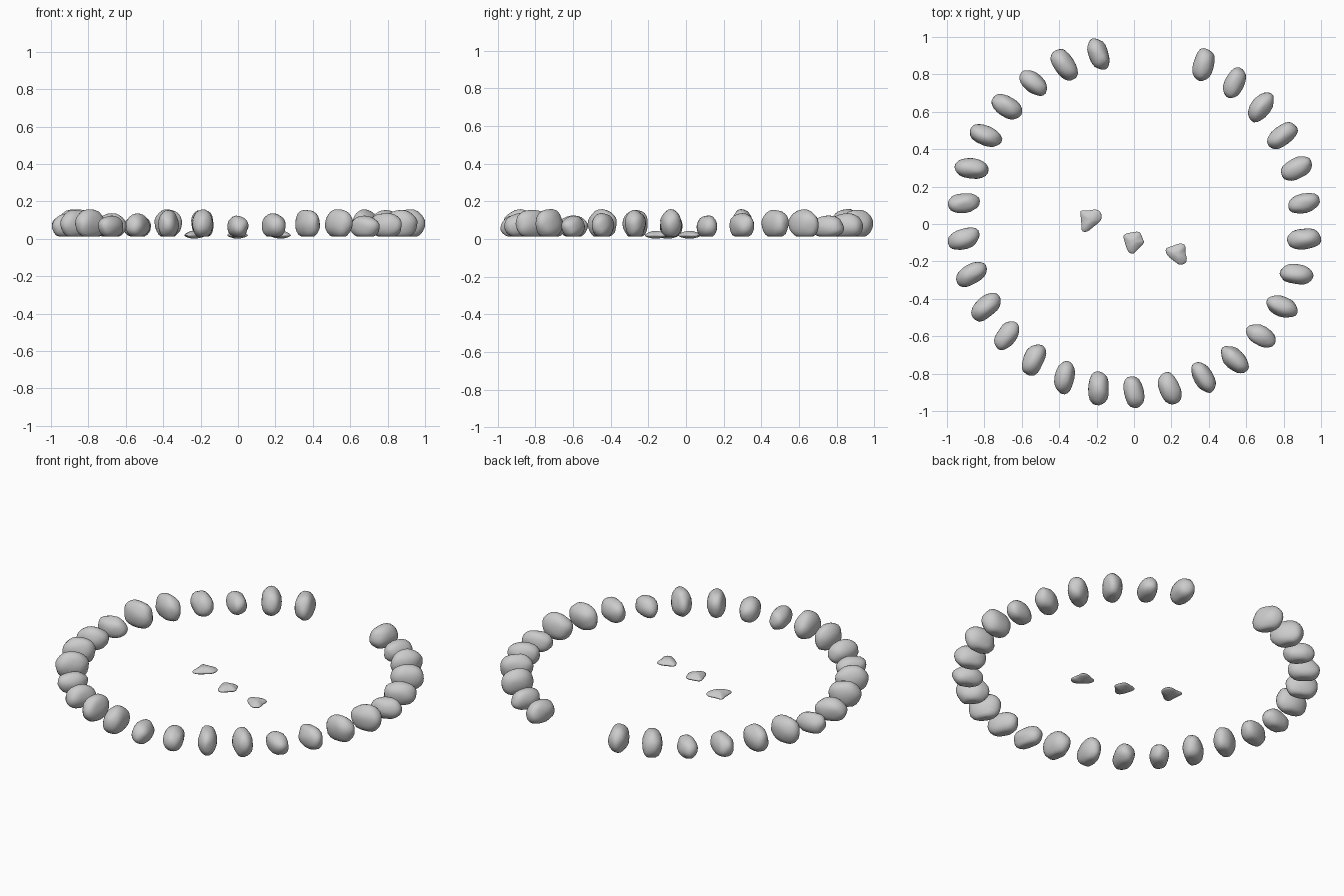
import bpy, bmesh, math, random
from mathutils import Vector, noise

if "Cube" in bpy.data.objects:
    bpy.data.objects.remove(bpy.data.objects["Cube"])

random.seed(4)


def finish(bm, name):
    mesh = bpy.data.meshes.new(name)
    bmesh.ops.recalc_face_normals(bm, faces=bm.faces)
    for f in bm.faces:
        f.smooth = True
    bm.to_mesh(mesh)
    bm.free()
    obj = bpy.data.objects.new(name, mesh)
    bpy.context.collection.objects.link(obj)
    return obj


def power(v, e):
    return math.copysign(abs(v) ** e, v)


# lumpy pebble, long axis along local x, resting on a flattened base
def pebble(name, loc, angle, length, width, height):
    bm = bmesh.new()
    bmesh.ops.create_icosphere(bm, subdivisions=3, radius=1)
    seed = Vector((random.uniform(0, 50), random.uniform(0, 50), 0))
    for v in bm.verts:
        d = v.co.copy()
        r = 1 + 0.10 * noise.noise(d * 1.3 + seed)
        v.co = Vector((power(d.x, 0.86), power(d.y, 0.95), d.z)) * r
        v.co.z = max(v.co.z, -0.86)
    # normalise to the wanted size
    for axis, size in enumerate((length, width, height)):
        lo = min(v.co[axis] for v in bm.verts)
        hi = max(v.co[axis] for v in bm.verts)
        for v in bm.verts:
            t = (v.co[axis] - lo) / (hi - lo)
            v.co[axis] = t * size if axis == 2 else (t - 0.5) * size
    obj = finish(bm, name)
    obj.location = loc
    obj.rotation_euler.z = angle


# ring of pebbles: 30 slots, the two at the back left empty
heights = (0.112, 0.125, 0.142, 0.146)
lengths = (0.172, 0.176, 0.180, 0.182)
for k in range(-14, 14):
    if k == -14:
        slot_angle = math.radians(-90 - 168)
    else:
        slot_angle = math.radians(-90 + 12 * k)
    pos = (0.914 * math.cos(slot_angle), 0.015 + 0.914 * math.sin(slot_angle), 0.012)
    twist = math.radians(11 + random.uniform(-3, 3))
    pebble("ring_pebble_%02d" % (k + 15), pos, slot_angle + twist,
           lengths[k % 4], 0.106 + 0.004 * (k % 2), heights[k % 4])


# thin irregular flakes in the middle
def flake(name, centre, outline):
    bm = bmesh.new()
    cx, cy = centre

    def ring(s, z):
        return [bm.verts.new((cx + (x - cx) * s, cy + (y - cy) * s, z)) for x, y in outline]

    rings = [ring(0.45, 0.004), ring(1.08, 0.016), ring(0.8, 0.03), ring(0.35, 0.042)]
    n = len(outline)
    for a, b in zip(rings, rings[1:]):
        for i in range(n):
            j = (i + 1) % n
            bm.faces.new((a[i], a[j], b[j], b[i]))
    for r, z in ((rings[0], 0.0), (rings[-1], 0.043)):
        c = bm.verts.new((cx, cy, z))
        for i in range(n):
            bm.faces.new((r[i], r[(i + 1) % n], c))
    obj = finish(bm, name)
    sub = obj.modifiers.new("smooth", 'SUBSURF')
    sub.levels = sub.render_levels = 2


flake("flake_left", (-0.235, 0.02),
      [(-.30, .085), (-.25, .07), (-.20, .087), (-.168, .065), (-.168, .015),
       (-.21, -.01), (-.25, -.05), (-.29, -.045), (-.28, .015)])
flake("flake_middle", (-0.005, -0.095),
      [(-.068, -.05), (-.02, -.045), (.037, -.03), (.045, -.075), (.065, -.10),
       (.03, -.125), (0, -.17), (-.037, -.155), (-.05, -.10)])
flake("flake_right", (0.23, -0.16),
      [(.157, -.125), (.20, -.12), (.245, -.095), (.285, -.11), (.27, -.15),
       (.297, -.20), (.25, -.232), (.215, -.20), (.175, -.175)])
